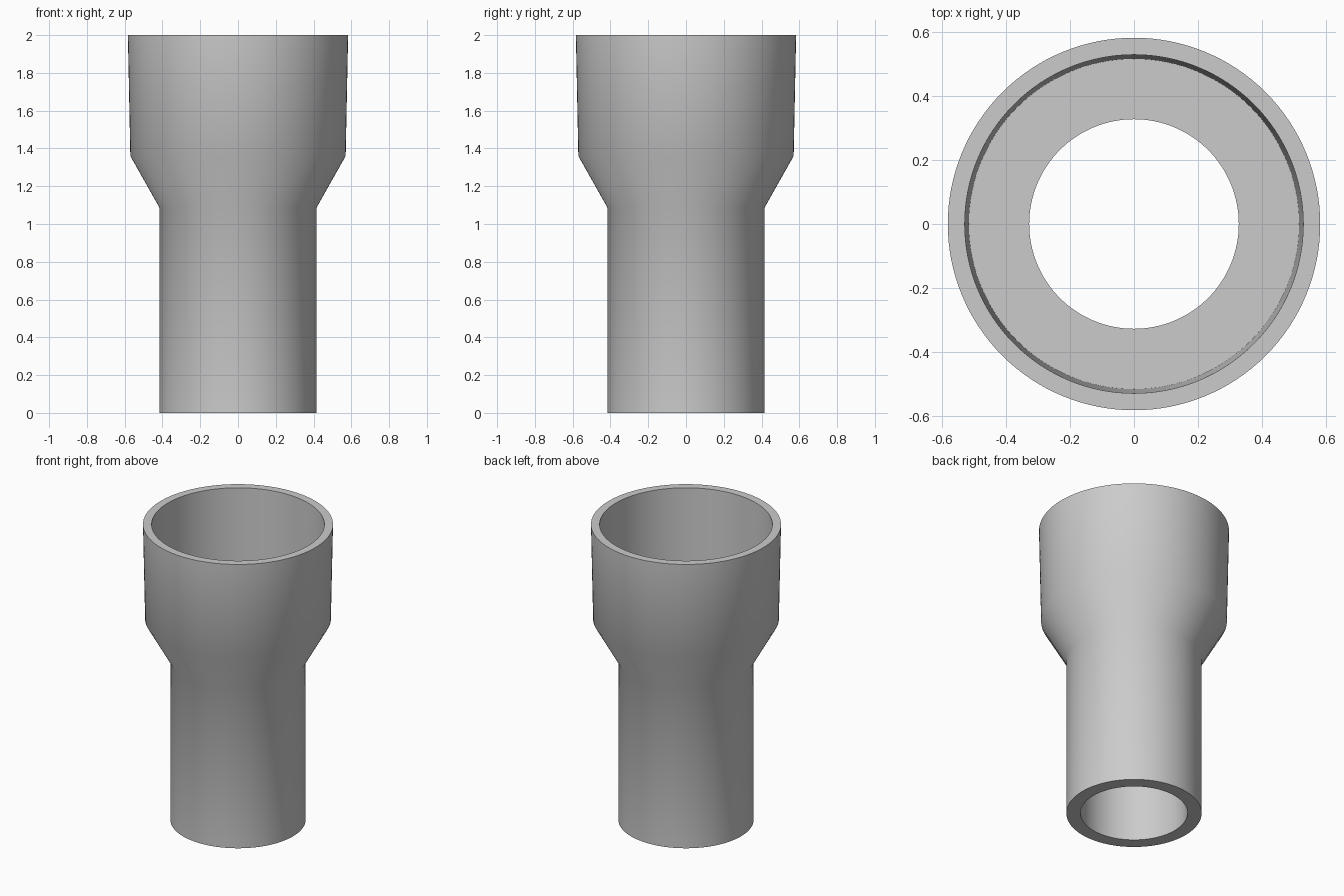
import bpy
import bmesh
import math

cube = bpy.data.objects.get("Cube")
if cube:
    bpy.data.objects.remove(cube, do_unlink=True)

SEGMENTS = 128

# Plain grey plastic
grey = bpy.data.materials.new("grey_plastic")
grey.use_nodes = True
colour = (0.6, 0.6, 0.6, 1)
grey.diffuse_color = colour
grey.node_tree.nodes["Principled BSDF"].inputs["Base Color"].default_value = colour

# Wall section (radius, height): outside going up, then down the stepped bore
profile = [
    (0.415, 0), (0.415, 1.085), (0.57, 1.36), (0.583, 2),
    (0.53, 2), (0.517, 1.36), (0.328, 1.36), (0.328, 0),
]


def lathe(name, section, material):
    """Revolve a closed section around the z axis."""
    bm = bmesh.new()
    rings = []
    for radius, height in section:
        angles = [math.tau * i / SEGMENTS for i in range(SEGMENTS)]
        rings.append([bm.verts.new((radius * math.cos(a), radius * math.sin(a), height))
                      for a in angles])
    for lower, upper in zip(rings, rings[1:] + rings[:1]):
        for i in range(SEGMENTS):
            j = (i + 1) % SEGMENTS
            bm.faces.new((lower[i], lower[j], upper[j], upper[i]))
    bmesh.ops.recalc_face_normals(bm, faces=bm.faces)
    mesh = bpy.data.meshes.new(name)
    bm.to_mesh(mesh)
    bm.free()
    mesh.materials.append(material)
    obj = bpy.data.objects.new(name, mesh)
    bpy.context.collection.objects.link(obj)
    return obj


# Pipe reducer with a wide tapered socket on top
reducer = lathe("pipe_reducer", profile, grey)
bpy.ops.object.select_all(action="DESELECT")
reducer.select_set(True)
bpy.context.view_layer.objects.active = reducer
bpy.ops.object.shade_smooth_by_angle(angle=math.radians(32))
